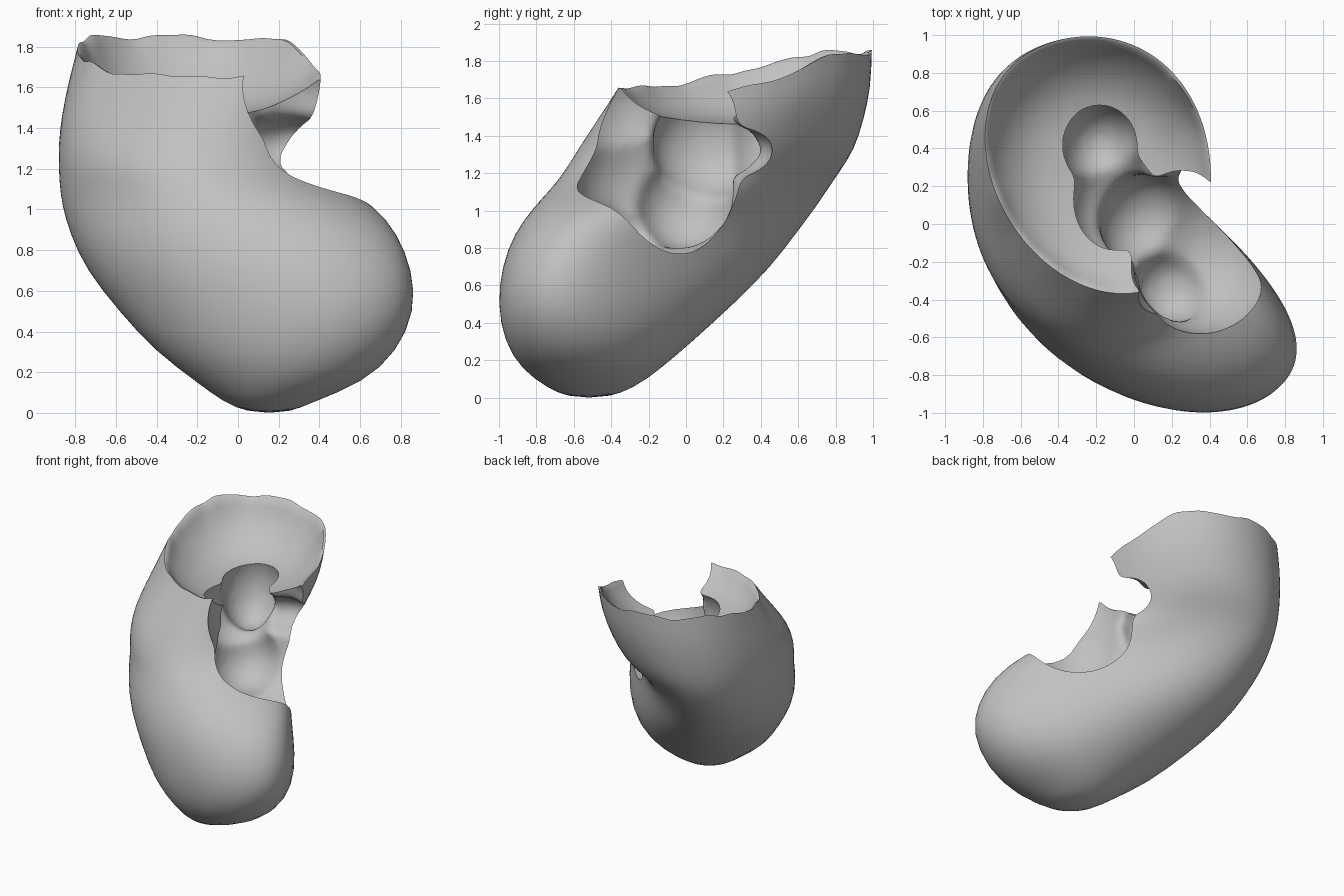
import bpy, bmesh, math, random
from mathutils import Matrix, Vector

random.seed(4)
cube = bpy.data.objects.get("Cube")
if cube:
    bpy.data.objects.remove(cube, do_unlink=True)

grey = bpy.data.materials.new("plain grey")
grey.use_nodes = True
colour = (0.53, 0.53, 0.53, 1)
grey.diffuse_color = colour
grey.node_tree.nodes["Principled BSDF"].inputs["Base Color"].default_value = colour

SEG = 56


def new_object(name, bm):
    mesh = bpy.data.meshes.new(name)
    bm.to_mesh(mesh)
    bm.free()
    ob = bpy.data.objects.new(name, mesh)
    bpy.context.collection.objects.link(ob)
    mesh.materials.append(grey)
    return ob


def clamp(v):
    return min(max(v, 0.0), 1.0)


def slice_points(x0, x1, y0, y1, rho, dent, bulge, scale=1.0):
    """Slanted ellipse in x and y limits, dented on the +x +y side, bulged on the other."""
    cx, cy, a, b = (x0 + x1) / 2, (y0 + y1) / 2, (x1 - x0) / 2, (y1 - y0) / 2
    k = math.sqrt(1 - rho * rho)
    reach = math.sqrt((a * a + b * b) / 2 + rho * a * b)
    pts = []
    for i in range(SEG):
        t = 2 * math.pi * i / SEG
        c, s = math.cos(t), math.sin(t)
        dx, dy = a * c, b * (rho * c + k * s)
        n = (dx + dy) * 0.7071 / reach
        push = (dent if n > 0 else bulge) * n * n * 0.7071
        pts.append((cx + scale * (dx - push), cy + scale * (dy - push)))
    return pts


# Outer wall: z, x limits, y limits, slant, dent, bulge
slices = [
    (0.00, 0.06, 0.25, -0.62, -0.42, -0.1, 0, 0),
    (0.05, -0.07, 0.36, -0.74, -0.28, -0.1, 0, 0),
    (0.15, -0.20, 0.62, -0.88, -0.14, -0.2, 0, 0),
    (0.30, -0.40, 0.79, -0.97, 0.04, -0.28, 0.02, 0.02),
    (0.50, -0.57, 0.90, -1.00, 0.27, -0.36, 0.10, 0.05),
    (0.70, -0.72, 0.90, -0.97, 0.48, -0.40, 0.18, 0.09),
    (0.88, -0.80, 0.83, -0.90, 0.62, -0.40, 0.22, 0.10),
    (1.02, -0.84, 0.71, -0.79, 0.73, -0.38, 0.20, 0.10),
    (1.12, -0.855, 0.52, -0.69, 0.79, -0.34, 0.11, 0.10),
    (1.20, -0.86, 0.38, -0.62, 0.83, -0.30, 0.04, 0.10),
    (1.32, -0.865, 0.33, -0.55, 0.88, -0.28, -0.06, 0.09),
    (1.46, -0.855, 0.35, -0.49, 0.92, -0.26, -0.09, 0.06),
    (1.60, -0.83, 0.37, -0.43, 0.95, -0.25, -0.11, 0.03),
]
rim = (-0.79, 0.38, -0.37, 0.955, -0.25, -0.11, 0)


def rim_height(x, y):
    """Low in front, high behind, torn lower on the +x side."""
    return 1.655 + 0.19 * clamp((y + 0.1) / 0.8) - 0.08 * clamp((x - 0.22) / 0.1)


bm = bmesh.new()
rings = []
for z, *limits in slices:
    ring = []
    for x, y in slice_points(*limits):
        h = z if z < 1.4 else 1.32 + (z - 1.32) * (rim_height(x, y) - 1.32) / 0.43
        ring.append(bm.verts.new((x, y, h)))
    rings.append(ring)

# Ragged rim, then the bowl inside it: scale, fraction of the way to the floor
FLOOR = 1.46
jag = [random.uniform(-0.02, 0.02) for _ in range(SEG)]
for n, (scale, fall) in enumerate([(1, 0), (0.975, 0.03), (0.9, 0.32), (0.8, 0.56), (0.65, 0.8),
                                  (0.45, 0.95), (0.2, 1)]):
    ring = []
    for i, (x, y) in enumerate(slice_points(*rim, scale)):
        h = rim_height(x, y)
        h += (FLOOR - h) * fall + (jag[i] if n < 2 else 0)
        ring.append(bm.verts.new((x, y, h)))
    rings.append(ring)
for low, high in zip(rings, rings[1:]):
    for i in range(SEG):
        j = (i + 1) % SEG
        bm.faces.new((low[i], low[j], high[j], high[i]))
bm.faces.new(rings[0][::-1])
bm.faces.new(rings[-1])

# Keep the rim edges crisp under subdivision
crease = bm.edges.layers.float.new("crease_edge")
for ring in rings[len(slices):len(slices) + 2]:
    for i in range(SEG):
        bm.edges.get((ring[i], ring[(i + 1) % SEG]))[crease] = 1.0
bmesh.ops.recalc_face_normals(bm, faces=bm.faces)
shell = new_object("organ_shell", bm)
sub = shell.modifiers.new("Smooth", "SUBSURF")
sub.levels = sub.render_levels = 1

# Hollow: side mouth, front notch, rear notch, low pocket, channel, upper well, rear passage, link
hollows = [
    ((0.37, -0.14, 1.19), (0.41, 0.45, 0.45)),
    ((0.30, -0.25, 1.52), (0.32, 0.33, 0.36)),
    ((0.28, 0.02, 1.52), (0.28, 0.27, 0.26)),
    ((0.20, -0.33, 0.88), (0.20, 0.20, 0.20)),
    ((0.07, 0.00, 1.05), (0.25, 0.27, 0.27)),
    ((-0.18, 0.42, 1.38), (0.21, 0.23, 0.32)),
    ((0.25, 0.22, 1.32), (0.26, 0.25, 0.15)),
    ((-0.10, 0.12, 1.36), (0.24, 0.30, 0.30)),
]
bm = bmesh.new()
for centre, radii in hollows:
    bmesh.ops.create_icosphere(bm, subdivisions=4, radius=1.0,
                               matrix=Matrix.Translation(Vector(centre)) @ Matrix.Diagonal((*radii, 1)))
cutter = new_object("hollow_cutter", bm)
remesh = cutter.modifiers.new("Merge", "REMESH")
remesh.mode = "VOXEL"
remesh.voxel_size = 0.025
soften = cutter.modifiers.new("Soften", "SMOOTH")
soften.factor, soften.iterations = 0.5, 16
cutter.hide_render = True

cut = shell.modifiers.new("Hollow", "BOOLEAN")
cut.operation, cut.solver, cut.object = "DIFFERENCE", "EXACT", cutter

# Bake the cut and drop the helper
bpy.context.view_layer.update()
deps = bpy.context.evaluated_depsgraph_get()
baked = bpy.data.meshes.new_from_object(shell.evaluated_get(deps))
shell.modifiers.clear()
shell.data = baked
bpy.data.objects.remove(cutter, do_unlink=True)

bpy.ops.object.select_all(action="DESELECT")
shell.select_set(True)
bpy.context.view_layer.objects.active = shell
bpy.ops.object.shade_smooth_by_angle(angle=math.radians(40))
